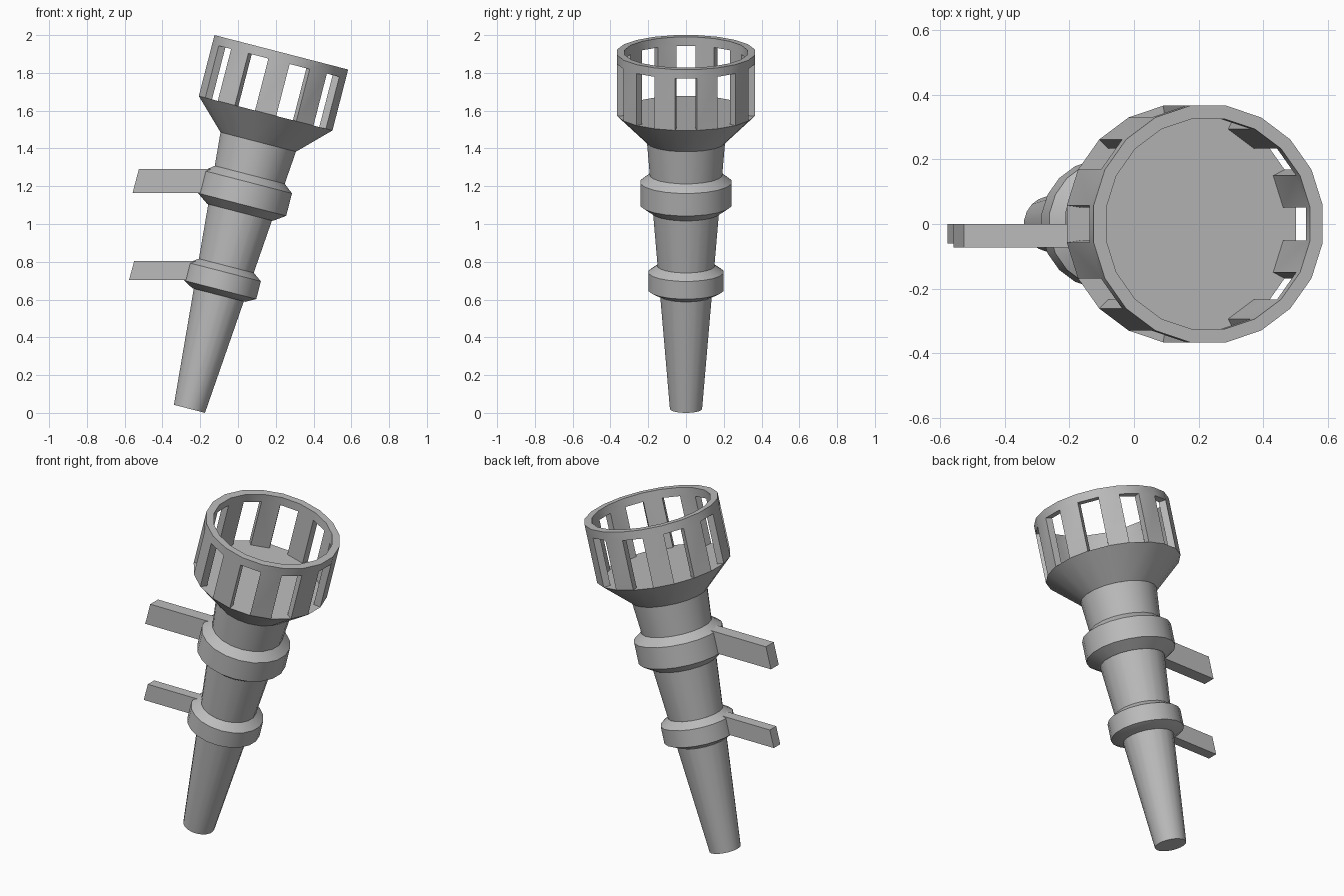
import bpy, bmesh
from math import radians, sin, cos
from mathutils import Matrix

cube = bpy.data.objects.get("Cube")
if cube:
    bpy.data.objects.remove(cube, do_unlink=True)

SIDES = 20
TILT = radians(14.45)
BASE = (-0.257, 0, 0.0215)
# Places the upright turned parts on the leaning axis
LEAN = Matrix.Translation(BASE) @ Matrix.Rotation(TILT, 4, 'Y')

grey = bpy.data.materials.new("plain grey")
grey.use_nodes = True
color = (0.5, 0.5, 0.5, 1)
grey.diffuse_color = color
grey.node_tree.nodes["Principled BSDF"].inputs["Base Color"].default_value = color


def finish(name, bm, matrix=None):
    bmesh.ops.recalc_face_normals(bm, faces=bm.faces)
    if matrix:
        bm.transform(matrix)
    mesh = bpy.data.meshes.new(name)
    bm.to_mesh(mesh)
    bm.free()
    mesh.materials.append(grey)
    obj = bpy.data.objects.new(name, mesh)
    bpy.context.collection.objects.link(obj)
    bpy.ops.object.select_all(action='DESELECT')
    obj.select_set(True)
    bpy.context.view_layer.objects.active = obj
    bpy.ops.object.shade_smooth_by_angle(angle=radians(30))
    return obj


def ring(bm, radius, height):
    # Flat sides, not corners, face along the x and y axes
    step = radians(360 / SIDES)
    return [bm.verts.new((radius * cos((i - 0.5) * step),
                          radius * sin((i - 0.5) * step), height))
            for i in range(SIDES)]


def turned(name, profile):
    """Capped solid of revolution from (radius, height) pairs."""
    bm = bmesh.new()
    rings = [ring(bm, r, h) for r, h in profile]
    for low, high in zip(rings, rings[1:]):
        for i in range(SIDES):
            j = (i + 1) % SIDES
            bm.faces.new((low[i], low[j], high[j], high[i]))
    bm.faces.new(rings[0][::-1])
    bm.faces.new(rings[-1])
    return finish(name, bm, LEAN)


def arm(name, top, bottom, tip_top, tip_bottom, end, depth):
    """Level bar whose free end is cut parallel to the leaning axis."""
    bm = bmesh.new()
    outline = [(tip_top, top), (tip_bottom, bottom), (end, bottom), (end, top)]
    face = bm.faces.new([bm.verts.new((x, 0, z)) for x, z in outline])
    extruded = bmesh.ops.extrude_face_region(bm, geom=[face])["geom"]
    moved = [g for g in extruded if isinstance(g, bmesh.types.BMVert)]
    bmesh.ops.translate(bm, verts=moved, vec=(0, -depth, 0))
    return finish(name, bm)


# Tapered shaft, collars and the flared base of the cup
turned("shaft", [(0.086, 0), (0.209, 1.462)])
turned("lower_collar", [(0.146, 0.622), (0.2, 0.651), (0.2, 0.748), (0.152, 0.782)])
turned("upper_collar", [(0.182, 1.074), (0.244, 1.117), (0.244, 1.24), (0.193, 1.28)])
turned("cup_base", [(0.209, 1.459), (0.37, 1.616)])

# Cup wall: every other side is an open window under the rim
bm = bmesh.new()
levels = (1.616, 1.9, 1.949)
outer = [ring(bm, 0.37, h) for h in levels]
inner = [ring(bm, 0.329, h) for h in levels]
for i in range(SIDES):
    j = (i + 1) % SIDES
    bm.faces.new((outer[2][i], outer[2][j], inner[2][j], inner[2][i]))
    for wall in (outer, inner):
        bm.faces.new((wall[1][i], wall[1][j], wall[2][j], wall[2][i]))
    if i % 2:
        for wall in (outer, inner):
            bm.faces.new((wall[0][i], wall[0][j], wall[1][j], wall[1][i]))
        for k in (i, j):
            bm.faces.new((outer[0][k], inner[0][k], inner[1][k], outer[1][k]))
    else:
        bm.faces.new((outer[1][i], outer[1][j], inner[1][j], inner[1][i]))
finish("cup_wall", bm, LEAN)

# Wall bracket arms
arm("upper_arm", 1.29, 1.165, -0.525, -0.558, -0.03, 0.073)
arm("lower_arm", 0.803, 0.703, -0.55, -0.577, -0.12, 0.06)
